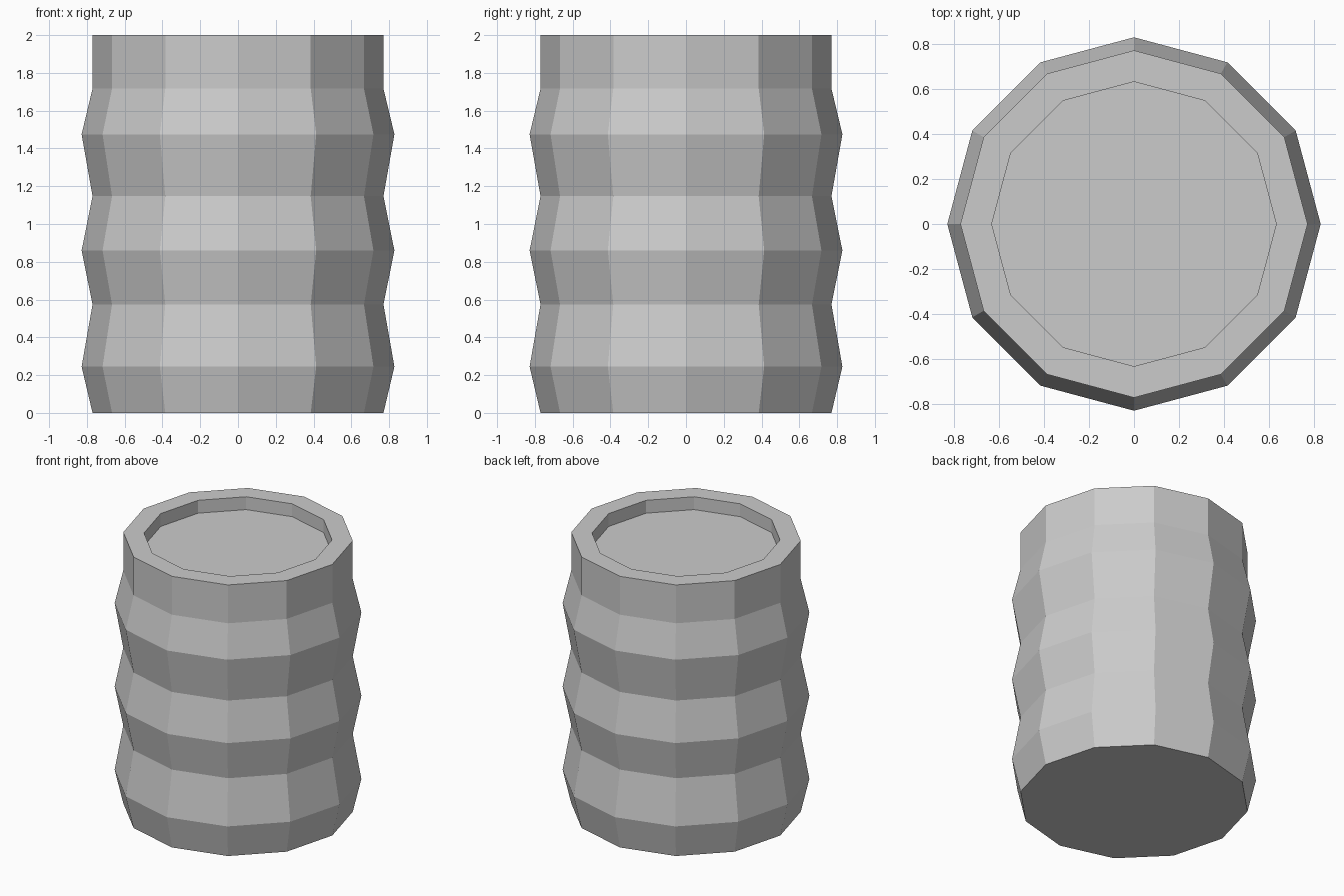
import bpy, bmesh
from math import cos, sin, tau

if "Cube" in bpy.data.objects:
    bpy.data.objects.remove(bpy.data.objects["Cube"])

SIDES = 12

# Barrel outline (radius, height): ribbed wall, rim, then recessed lid
PROFILE = [(0.77, 0), (0.828, 0.245), (0.77, 0.574), (0.828, 0.86),
           (0.77, 1.147), (0.828, 1.475), (0.77, 1.717), (0.77, 2.0),
           (0.631, 2.0), (0.631, 1.905)]


def lathe(name, profile, sides):
    bm = bmesh.new()
    rings = [[bm.verts.new((r * cos(tau * i / sides), r * sin(tau * i / sides), z))
              for i in range(sides)] for r, z in profile]
    for low, high in zip(rings, rings[1:]):
        for i in range(sides):
            j = (i + 1) % sides
            bm.faces.new((low[i], low[j], high[j], high[i]))
    # Bottom and lid caps
    bm.faces.new(rings[0][::-1])
    bm.faces.new(rings[-1])
    mesh = bpy.data.meshes.new(name)
    bm.to_mesh(mesh)
    bm.free()
    obj = bpy.data.objects.new(name, mesh)
    bpy.context.collection.objects.link(obj)
    return obj


lathe("barrel", PROFILE, SIDES)
